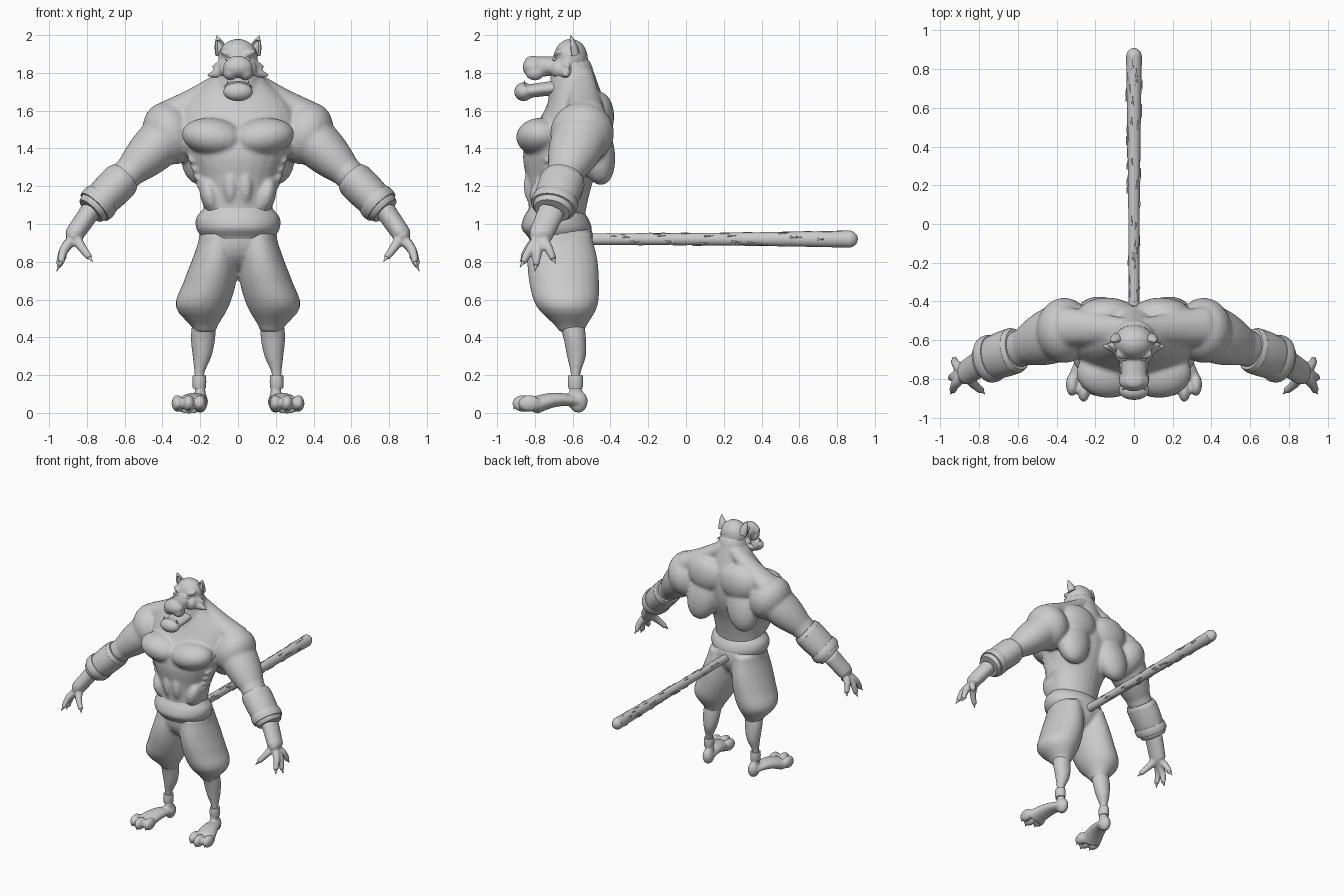
import bpy, bmesh, math, random
from mathutils import Vector, Matrix

if "Cube" in bpy.data.objects:
    bpy.data.objects.remove(bpy.data.objects["Cube"])
random.seed(4)

clay = bpy.data.materials.new("clay grey")
clay.use_nodes = True
clay.diffuse_color = (0.6, 0.6, 0.6, 1)
clay.node_tree.nodes["Principled BSDF"].inputs["Base Color"].default_value = clay.diffuse_color


def ball(bm, centre, radii, tilt=0, lean=0):
    """Ellipsoid; tilt turns it about y and lean about x, in degrees."""
    matrix = (Matrix.Translation(centre) @ Matrix.Rotation(math.radians(lean), 4, "X")
              @ Matrix.Rotation(math.radians(tilt), 4, "Y") @ Matrix.Diagonal((*radii, 1)))
    bmesh.ops.create_uvsphere(bm, u_segments=20, v_segments=12, radius=1, matrix=matrix)


def skin(bm, rings):
    """Closed surface over a list of rings of points."""
    loops = [[bm.verts.new(point) for point in ring] for ring in rings]
    faces = [bm.faces.new(loops[0]), bm.faces.new(loops[-1])]
    for low, high in zip(loops, loops[1:]):
        for i in range(len(low)):
            faces.append(bm.faces.new((low[i - 1], low[i], high[i], high[i - 1])))
    bmesh.ops.recalc_face_normals(bm, faces=faces)


def ellipse(centre, side, depth, count=24):
    angles = [math.tau * k / count for k in range(count)]
    return [centre + side * math.cos(a) + depth * math.sin(a) for a in angles]


def limb(bm, start, end, thick, thin, flat=1, bulge=0, bend=(0, 0, 0), steps=8):
    """Tapered limb; flat scales its depth, bulge swells and bend bows the middle."""
    start, end = Vector(start), Vector(end)
    along = (end - start).normalized()
    depth = Vector((0, 0, 1)) if abs(along.y) > abs(along.z) + abs(along.x) else Vector((0, 1, 0))
    depth = (depth - along * depth.dot(along)).normalized()
    side = depth.cross(along)
    rings = []
    for k in range(steps + 1):
        t = k / steps
        arc = math.sin(math.pi * t)
        radius = thick + (thin - thick) * t + bulge * arc
        rings.append(ellipse(start.lerp(end, t) + Vector(bend) * arc, side * radius, depth * radius * flat))
    skin(bm, rings)


def flow(keys, t):
    """Smooth curve through evenly spaced keys."""
    place = t * (len(keys) - 1)
    i = min(int(place), len(keys) - 2)
    f = place - i
    a, b = keys[i], keys[i + 1]
    slope_a = (b - keys[max(i - 1, 0)]) / 2
    slope_b = (keys[min(i + 2, len(keys) - 1)] - a) / 2
    ease = f * f * (3 - 2 * f)
    return a + (b - a) * ease + slope_a * f * (1 - f) ** 2 - slope_b * f * f * (1 - f)


def stack(bm, bottom, top, outer, front, back, inner=None, steps=16):
    """Level rings from bottom to top; without inner the form is symmetric in x."""
    inner = inner or [-x for x in outer]
    rings = []
    for k in range(steps + 1):
        t = k / steps
        left, right, near, far = [flow(keys, t) for keys in (inner, outer, front, back)]
        centre = Vector(((left + right) / 2, (near + far) / 2, bottom + (top - bottom) * t))
        rings.append(ellipse(centre, Vector(((right - left) / 2, 0, 0)), Vector((0, (far - near) / 2, 0))))
    skin(bm, rings)


def make(name, build, voxel=0, mirror=True):
    """Object from a builder, mirrored in x, and fused into one skin if voxel is set."""
    bm = bmesh.new()
    build(bm)
    if mirror:
        bmesh.ops.mirror(bm, geom=bm.verts[:] + bm.edges[:] + bm.faces[:], axis="X", merge_dist=-1)
        bmesh.ops.recalc_face_normals(bm, faces=bm.faces[:])
    mesh = bpy.data.meshes.new(name)
    bm.to_mesh(mesh)
    bm.free()
    mesh.materials.append(clay)
    part = bpy.data.objects.new(name, mesh)
    bpy.context.collection.objects.link(part)
    if voxel:
        fuse = part.modifiers.new("fuse", "REMESH")
        fuse.mode, fuse.voxel_size, fuse.use_smooth_shade = "VOXEL", voxel, True
        soften = part.modifiers.new("soften", "SMOOTH")
        soften.factor, soften.iterations = 0.5, 4
    bpy.ops.object.select_all(action="DESELECT")
    bpy.context.view_layer.objects.active = part
    part.select_set(True)
    bpy.ops.object.shade_smooth_by_angle(angle=math.radians(50))


shoulder, elbow = Vector((.36, -.55, 1.48)), Vector((.58, -.64, 1.27))
wrist, palm = Vector((.78, -.71, 1.07)), Vector((.87, -.77, .94))
fingertips = [Vector(tip) for tip in ((.77, -.88, .8), (.95, -.88, .77), (.96, -.8, .75), (.94, -.69, .79))]
toes = [Vector(toe) for toe in ((.2, -.83, .05), (.26, -.86, .05), (.32, -.83, .05))]


# Muscular torso and arms
def body(bm):
    stack(bm, 1, 1.8, [.18, .2, .28, .3, .12], [-.83, -.84, -.86, -.75, -.68], [-.54, -.5, -.43, -.43, -.52])
    limb(bm, (0, -.58, 1.6), (0, -.61, 1.86), .16, .1)
    ball(bm, (.13, -.77, 1.46), (.17, .13, .1), tilt=-8)            # chest
    ball(bm, (.17, -.48, 1.4), (.13, .1, .2), tilt=-12, lean=12)    # side of back
    ball(bm, (.14, -.46, 1.57), (.15, .08, .13))                    # shoulder blade
    limb(bm, (.05, -.55, 1.78), (.36, -.53, 1.58), .05, .08, flat=1.3, bend=(0, 0, -.01))
    ball(bm, (.04, -.81, 1.2), (.04, .05, .1))                      # belly
    ball(bm, (.15, -.74, 1.15), (.05, .09, .1), tilt=15)            # flank
    for k in range(4):                                              # ribs
        ball(bm, (.24 - k / 70, -.68, 1.36 - k / 22), (.03, .08, .02), lean=25)
    ball(bm, shoulder, (.14, .17, .17), tilt=25)
    limb(bm, shoulder, elbow, .13, .08, flat=1.15, bulge=.015)
    limb(bm, elbow, wrist, .085, .055, flat=1.15)


make("body", body, voxel=.012)


# Thick forearm cuffs, a sleeve between two rims
def cuffs(bm):
    for low, high, wide, narrow in ((.1, .3, .09, .1), (.2, .85, .1, .09), (.7, .9, .1, .1), (.85, 1, .09, .08)):
        limb(bm, elbow.lerp(wrist, low), elbow.lerp(wrist, high), wide, narrow, flat=1.2, bulge=.004)


make("arm_cuffs", cuffs)


# Hands with a thumb and three fingers
def hands(bm):
    limb(bm, wrist, palm, .055, .05, flat=1.3)
    ball(bm, palm, (.04, .06, .05), tilt=30)
    for tip in fingertips:
        limb(bm, palm.lerp(tip, .2), palm.lerp(tip, .85), .03, .018, bend=(.01, 0, .01))


def finger_claws(bm):
    for tip in fingertips:
        limb(bm, palm.lerp(tip, .75), tip, .016, .001)


make("hands", hands, voxel=.008)
make("finger_claws", finger_claws)


# Baggy trousers gathered below the knee, with a waistband
def trousers(bm):
    ball(bm, (0, -.66, .92), (.21, .17, .17))
    stack(bm, .43, .95, [.23, .33, .29, .24, .2], [-.67, -.79, -.83, -.84, -.82],
          [-.54, -.47, -.46, -.47, -.5], inner=[.12, .05, .01, 0, .01])


def waistband(bm):
    stack(bm, .92, 1.09, [.19, .22, .22, .18], [-.83, -.87, -.86, -.83], [-.52, -.5, -.52, -.56])


make("trousers", trousers, voxel=.012)
make("waistband", waistband, mirror=False)


# Calves, ankle bands and clawed feet
def legs(bm):
    stack(bm, .1, .5, [.23, .23, .24, .25, .24], [-.62, -.61, -.63, -.65, -.68],
          [-.55, -.56, -.53, -.53, -.54], inner=[.17, .18, .14, .12, .12])
    ball(bm, (.2, -.57, .06), (.04, .05, .06))
    limb(bm, (.2, -.57, .06), (.26, -.8, .04), .045, .08, flat=.6, bend=(0, 0, .02))
    for toe in toes:
        ball(bm, toe, (.032, .06, .045))


def toe_claws(bm):
    for toe in toes:
        limb(bm, toe + Vector((0, -.03, 0)), toe + Vector((0, -.05, -.03)) * 1.1, .016, .001)


def ankle_bands(bm):
    limb(bm, (.205, -.585, .13), (.205, -.585, .2), .034, .034, flat=1.1, bulge=.003)


make("legs", legs, voxel=.009)
make("toe_claws", toe_claws)
make("ankle_bands", ankle_bands)


# Head with brows, cheek ruffs, heavy muzzle and jutting jaw
def head(bm):
    ball(bm, (0, -.61, 1.88), (.105, .09, .1))
    ball(bm, (0, -.59, 1.8), (.11, .1, .1))
    ball(bm, (.05, -.67, 1.9), (.05, .03, .02), tilt=-22)           # brow
    ball(bm, (.05, -.67, 1.82), (.05, .05, .05))                    # cheek
    limb(bm, (.06, -.64, 1.81), (.165, -.63, 1.785), .05, .005)
    limb(bm, (.06, -.64, 1.85), (.14, -.62, 1.83), .04, .005)
    limb(bm, (0, -.64, 1.84), (0, -.82, 1.83), .06, .07, flat=.8)
    ball(bm, (0, -.81, 1.83), (.08, .055, .055))
    ball(bm, (.04, -.8, 1.8), (.04, .05, .04))                      # lip
    ball(bm, (0, -.81, 1.87), (.05, .04, .02))                      # nose
    limb(bm, (0, -.62, 1.73), (0, -.86, 1.7), .08, .07, flat=.5)
    ball(bm, (0, -.86, 1.7), (.08, .05, .05), lean=-20)             # chin


def ears(bm):
    limb(bm, (.085, -.59, 1.9), (.112, -.61, 2), .035, .001, flat=.8, bulge=.008)
    bm.normal_update()
    hollow = [f for f in bm.faces if f.normal.y < -.6 and f.calc_center_median().z < 1.97]
    bmesh.ops.inset_region(bm, faces=hollow, thickness=.004, depth=-.01)


def eyes(bm):
    ball(bm, (.05, -.697, 1.873), (.016, .012, .01))


def tusks(bm):
    limb(bm, (.055, -.85, 1.72), (.055, -.855, 1.76), .01, .001)


make("head", head, voxel=.008)
make("ears", ears)
make("eyes", eyes)
make("lower_tusks", tusks)


# Straight tail, thicker toward the tip, with small fur tufts
def tail(bm):
    limb(bm, (0, -.52, .92), (0, .87, .92), .028, .041, flat=1.1, bulge=-.004, steps=24)
    ball(bm, (0, .86, .92), (.041, .05, .045))


def tail_tufts(bm):
    for k in range(60):
        t = k / 60
        angle = random.uniform(0, math.tau)
        out = Vector((math.cos(angle), 0, math.sin(angle))) * (.026 + .014 * t)
        root = Vector((0, -.42 + 1.24 * t, .92)) + out
        limb(bm, root, root + Vector((0, .05, 0)) + out * .1, .006, .001, steps=2)


make("tail", tail, mirror=False)
make("tail_tufts", tail_tufts, mirror=False)
